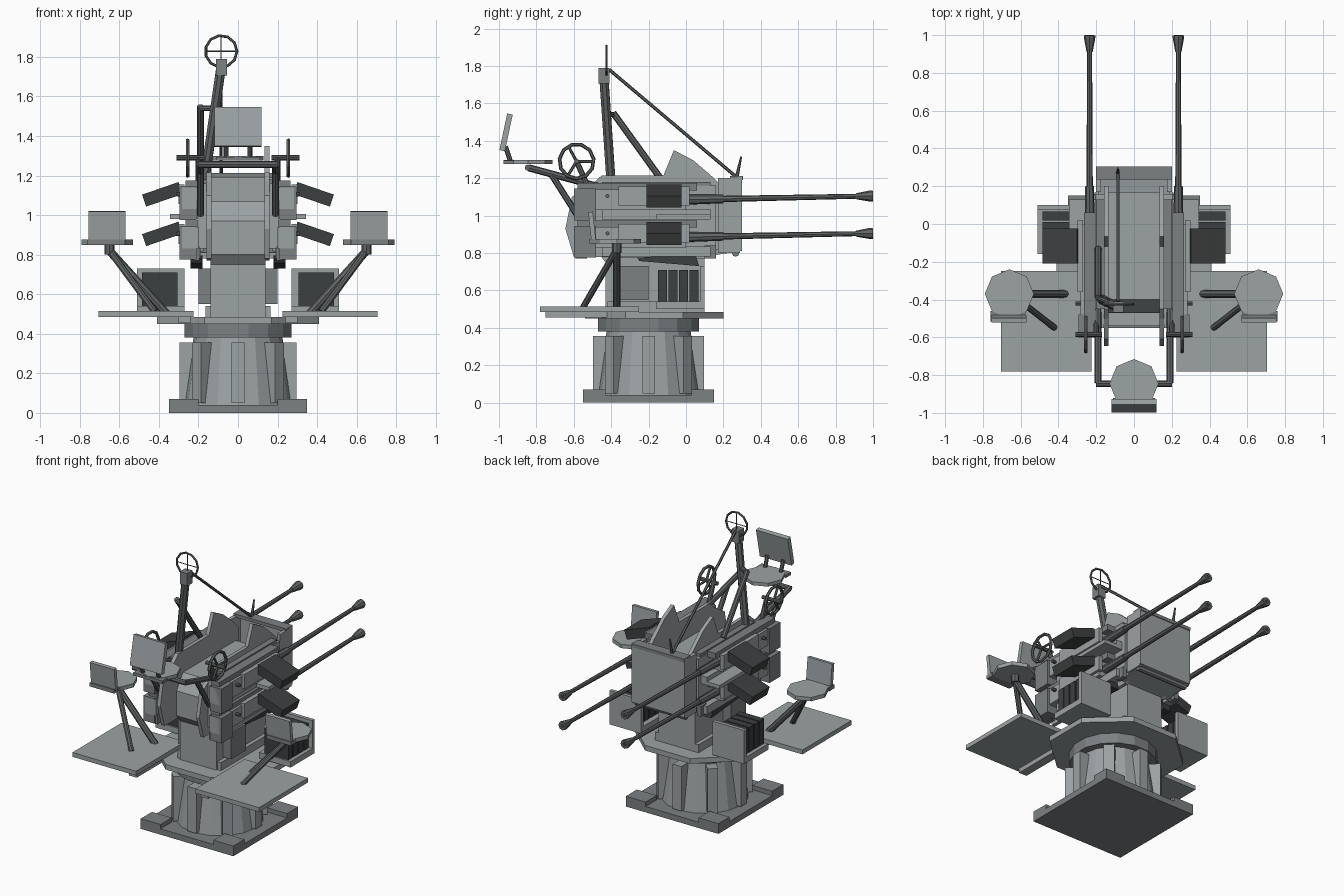
import bpy, bmesh
from math import sin, cos, pi, radians
from mathutils import Vector, Matrix

if "Cube" in bpy.data.objects:
    bpy.data.objects.remove(bpy.data.objects["Cube"])

def mat(name, v):
    m = bpy.data.materials.new(name)
    m.diffuse_color = (v * 0.92, v, v * 1.03, 1)
    m.use_nodes = True
    m.node_tree.nodes["Principled BSDF"].inputs["Base Color"].default_value = m.diffuse_color
    return m
STEEL, MID, GUN, BLACK = mat("steel", .36), mat("mid_steel", .22), mat("gunmetal", .13), mat("black_steel", .05)

def finish(name, bm, m, mirror):
    bmesh.ops.recalc_face_normals(bm, faces=bm.faces)
    me = bpy.data.meshes.new(name)
    bm.to_mesh(me)
    bm.free()
    return setup(bpy.data.objects.new(name, me), m, mirror, True)

def setup(ob, m, mirror, link=False):
    if link:
        bpy.context.collection.objects.link(ob)
    ob.data.materials.append(m)
    if mirror:
        ob.modifiers.new("mirror", 'MIRROR').use_mirror_merge = False
    return ob

def box(name, x, y, z, m=STEEL, mirror=False, rot=None):
    bm = bmesh.new()
    c = Vector((sum(x) / 2, sum(y) / 2, sum(z) / 2))
    M = Matrix.Translation(c)
    if rot:
        M = M @ Matrix.Rotation(radians(rot[1]), 4, rot[0])
    M = M @ Matrix.Diagonal((x[1] - x[0], y[1] - y[0], z[1] - z[0], 1))
    bmesh.ops.create_cube(bm, size=1, matrix=M)
    return finish(name, bm, m, mirror)

def prism(name, pts, x, m=STEEL, mirror=False):
    """Profile in (y, z) extruded from x[0] to x[1]."""
    bm = bmesh.new()
    f = bm.faces.new([bm.verts.new((x[0], a, b)) for a, b in pts])
    r = bmesh.ops.extrude_face_region(bm, geom=[f])
    bmesh.ops.translate(bm, vec=(x[1] - x[0], 0, 0),
                        verts=[v for v in r["geom"] if isinstance(v, bmesh.types.BMVert)])
    return finish(name, bm, m, mirror)

def rod(name, a, b, r, m=GUN, mirror=False, r2=None, n=8, turn=0, scale=(1, 1)):
    a, b = Vector(a), Vector(b)
    d = b - a
    q = d.to_track_quat('Z', 'Y').to_matrix().to_4x4() if d.x or d.y else Matrix()
    M = Matrix.Translation((a + b) / 2) @ q @ Matrix.Diagonal((*scale, 1, 1)) @ Matrix.Rotation(turn, 4, 'Z')
    bm = bmesh.new()
    bmesh.ops.create_cone(bm, cap_ends=True, segments=n, radius1=r, radius2=r if r2 is None else r2,
                          depth=d.length, matrix=M)
    return finish(name, bm, m, mirror)

def ring(name, c, rot, R, r, mirror=False):
    bpy.ops.mesh.primitive_torus_add(major_segments=11, minor_segments=6, major_radius=R,
                                     minor_radius=r, location=c, rotation=rot)
    bpy.ops.object.transform_apply(location=True, rotation=True, scale=True)
    ob = bpy.context.object
    ob.name = name
    return setup(ob, GUN, mirror)

# Ground plate and ribbed pedestal
CY = -.2
box("base_plate", (-.35, .35), (-.55, .15), (0, .04), MID)
for i, y in enumerate((-.55, .03)):
    box(f"base_pad_{i}", (.2, .35), (y, y + .12), (.04, .07), MID, True)
rod("pedestal", (0, CY, .04), (0, CY, .38), .275, STEEL, r2=.225, n=16)
for i in range(8):
    a = i * pi / 4
    rib = box(f"pedestal_rib_{i}", (.18, .297), (-.033, .033), (.05, .355))
    rib.matrix_world = Matrix.Translation((0, CY, 0)) @ Matrix.Rotation(a, 4, 'Z')
rod("turntable_ring", (0, CY, .38), (0, CY, .45), .275, MID, n=16, turn=pi / 16)
k = 1 / cos(pi / 8)
rod("turntable", (0, -.17, .45), (0, -.17, .485), k, STEEL, n=8, turn=pi / 8, scale=(.41, .37))

# Crew foot plates
box("foot_plate", (.225, .705), (-.78, -.25), (.485, .515), STEEL, True)
box("foot_plate_bracket", (.24, .30), (-.75, -.35), (.455, .485), STEEL, True)

# Central column and cheek plates
prism("column", [(-.43, .48), (.1, .48), (.1, .85), (.17, .95), (.17, 1.07), (-.4, 1.07), (-.47, .97), (-.47, .8), (-.43, .75)],
      (-.138, .138))
box("column_side_box", (.13, .2), (-.36, -.2), (.55, .73), MID, True)
box("column_foot", (.13, .165), (-.42, .1), (.48, .54), STEEL, True)
prism("cheek_plate", [(-.6, .78), (-.645, .93), (-.61, 1.1), (-.5, 1.17), (-.45, 1.215), (-.12, 1.215), (-.065, 1.35),
                      (.04, 1.295), (.15, 1.2), (.2, 1.15), (.2, .84), (.1, .77)], (.135, .16), STEEL, True)
box("cradle_plate", (.16, .205), (-.55, .16), (.83, 1.16), STEEL, True)
box("cradle_rail", (.16, .2), (-.45, .13), (1.14, 1.18), MID, True)

# Rear shield on the barrel side
box("shield_face", (-.2, .2), (.275, .3), (.81, 1.21))
box("shield_side", (.175, .2), (.17, .29), (.8, 1.2), STEEL, True)
box("shield_top_lip", (-.2, .2), (.235, .305), (1.19, 1.212), MID)
prism("shield_bottom", [(.1, .78), (.29, .81), (.29, .835), (.1, .81)], (-.19, .19))
rod("shield_hinge", (-.19, .265, .8), (.19, .265, .8), .02, MID)

# Four guns: receiver, barrel, flash hider and side magazine
GX = .235
for name, z in (("upper", 1.085), ("lower", .885)):
    rise = lambda y: (GX, y, z + .02 * y)
    box(name + "_receiver", (.2, .282), (-.6, .0), (z - .055, z + .055), STEEL, True)
    box(name + "_receiver_cover", (.205, .265), (-.58, .06), (z + .05, z + .09), MID, True)
    box(name + "_breech_block", (.21, .295), (-.6, -.48), (z - .11, z + .06), MID, True)
    box(name + "_receiver_rail", (.19, .25), (-.45, .13), (z - .105, z - .05), STEEL, True)
    box(name + "_feed_tray", (.27, .3), (-.36, .02), (z - .03, z + .07), STEEL, True)
    box(name + "_magazine", (.285, .48), (-.21, -.025), (z - .012, z + .052), BLACK, True, ('Y', 19))
    rod(name + "_barrel_jacket", rise(-.02), rise(.2), .027, GUN, True, .023)
    rod(name + "_barrel", rise(.18), rise(.93), .017, GUN, True, .013)
    rod(name + "_flash_hider", rise(.91), rise(.985), .016, GUN, True, .03)
    rod(name + "_muzzle_lip", rise(.985), rise(.999), .03, GUN, True)
    rod(name + "_muzzle_bore", rise(.99), rise(1.0), .015, BLACK, True)
    rod(name + "_cocking_handle", (.28, -.42, z + .02), (.31, -.42, z + .02), .011, GUN, True)
box("gun_side_shelf", (.25, .345), (-.16, .13), (.98, 1.005), STEEL, True)
prism("ejection_chute", [(-.26, .775), (.05, .795), (.07, .73), (-.25, .757)], (.18, .24), BLACK, True)
for y in (-.59, .1):
    box("cradle_bolt_block", (.195, .225), (y, y + .06), (.77, .84), MID, True)

# Spare magazine racks
box("rack_floor", (.27, .51), (-.16, .1), (.5, .54), STEEL, True)
box("rack_wall", (.27, .51), (.075, .1), (.52, .73), STEEL, True)
for i in range(4):
    y = -.15 + i * .056
    box(f"spare_magazine_{i}", (.305, .485), (y, y + .048), (.54, .71), BLACK, True)

# Side seats on two struts
rod("side_seat", (.66, -.37, .85), (.66, -.37, .876), .13, STEEL, True)
box("side_seat_bracket", (.575, .76), (-.515, -.46), (.85, .876), MID, True)
box("side_seat_back", (.57, .755), (-.515, -.49), (.87, 1.02), STEEL, True, ('X', 6))
rod("side_seat_hub", (.65, -.37, .8), (.65, -.37, .86), .025, GUN, True)
rod("side_seat_strut", (.65, -.37, .82), (.36, -.37, .5), .021, GUN, True)
rod("side_seat_brace", (.65, -.37, .82), (.42, -.55, .51), .017, GUN, True)

# High gunner seat on two arms
rod("gunner_seat", (0, -.845, 1.275), (0, -.845, 1.298), .13, STEEL, turn=pi / 2)
box("gunner_seat_back", (-.12, .12), (-.977, -.947), (1.345, 1.545), STEEL, False, ('X', -12))
rod("gunner_back_bracket", (.06, -.965, 1.37), (.06, -.935, 1.28), .013, GUN, True)
box("gunner_back_bar", (-.11, .11), (-.975, -.92), (1.275, 1.295), MID)
rod("gunner_seat_crossbar", (-.2, -.845, 1.256), (.2, -.845, 1.256), .017)
rod("gunner_seat_arm", (.19, -.84, 1.255), (.19, -.45, 1.15), .019, GUN, True)
rod("gunner_seat_brace", (.19, -.72, 1.22), (.19, -.58, 1.0), .017, GUN, True)

# Handwheels with three spokes
HW = Vector((.255, -.585, 1.29))
ring("handwheel_rim", HW, (0, pi / 2, 0), .092, .01, True)
for i in range(3):
    a = pi / 2 + .5 + i * 2 * pi / 3
    rod(f"handwheel_spoke_{i}", HW, HW + Vector((0, cos(a), sin(a))) * .09, .008, GUN, True, n=6)
rod("handwheel_axle", (.17, -.585, 1.29), (.31, -.585, 1.29), .013, GUN, True)
rod("handwheel_support", (.2, -.585, 1.29), (.2, -.5, 1.1), .015, GUN, True)

# Sighting mast, ring sight and linkage
SX = -.085
rod("sight_post", (-.17, -.4, 1.17), (SX, -.44, 1.75), .026)
rod("sight_brace", (-.19, -.39, 1.55), (-.19, -.13, 1.19), .018)
rod("sight_brace_link", (-.19, -.39, 1.54), (-.115, -.425, 1.54), .014)
box("sight_head", (-.112, -.056), (-.468, -.41), (1.705, 1.79), MID)
SC = Vector((SX, -.425, 1.828))
ring("ring_sight", SC, (pi / 2, 0, 0), .08, .007)
for n, d in (("bar", (.08, 0, 0)), ("post", (0, 0, .08))):
    rod("ring_sight_" + n, SC - Vector(d), SC + Vector(d), .003, n=6)
rod("sight_link_rod", (SX, -.41, 1.78), (SX, .265, 1.21), .009, n=6)
rod("fore_sight", (SX, .27, 1.2), (SX, .295, 1.315), .011, r2=.005, n=6)
